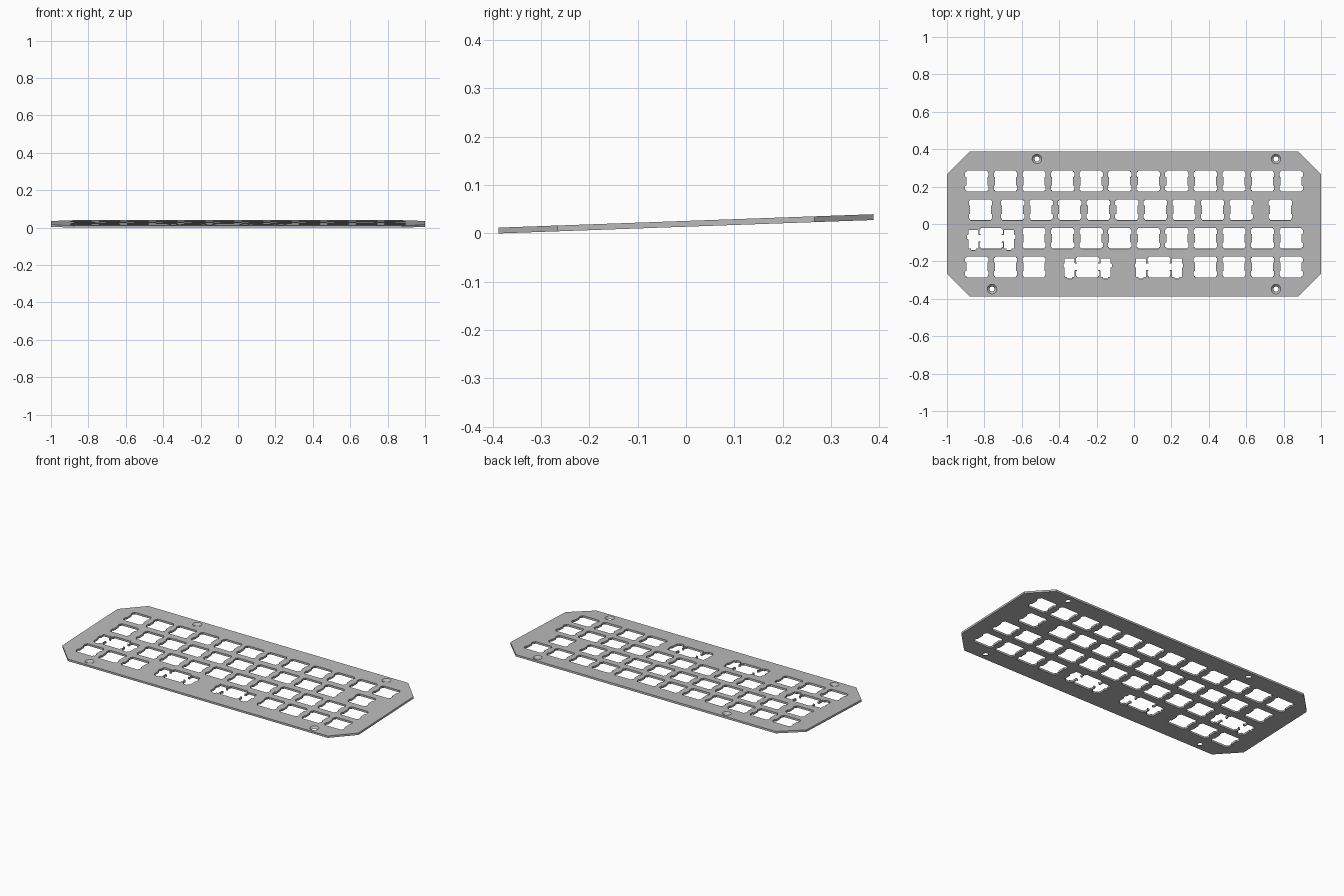
import bpy, bmesh, math
from mathutils import Matrix, Vector

if "Cube" in bpy.data.objects:
    bpy.data.objects.remove(bpy.data.objects["Cube"], do_unlink=True)

PITCH = 0.1527            # key spacing
MM = PITCH / 19.05        # millimetres to model units
HALF_X, HALF_Y, CUT = 1.0, 0.388, 0.122
THICK = 0.012
TILT = math.radians(2.05)

metal = bpy.data.materials.new("grey metal")
metal.use_nodes = True
GREY = (0.5, 0.5, 0.5, 1)
metal.diffuse_color = GREY
metal.node_tree.nodes["Principled BSDF"].inputs["Base Color"].default_value = GREY


def mirrored(half):
    """Close a right-hand profile with its mirror image."""
    return half + [(-x, y) for x, y in reversed(half)]


def rounded(points, radius):
    """Round each corner of a closed outline."""
    out = []
    for i, p in enumerate(points):
        p = Vector(p)
        to_a, to_b = Vector(points[i - 1]) - p, Vector(points[(i + 1) % len(points)]) - p
        r = min(radius, to_a.length * 0.45, to_b.length * 0.45)
        a, b = p + to_a.normalized() * r, p + to_b.normalized() * r
        out += [a, (a + b) / 4 + p / 2, b]
    return out


# Cutout profiles in millimetres, right half from bottom to top
lower_clip = [(7, -7), (7, -6), (7.8, -6), (7.8, -2.9), (7, -2.9)]
upper_clip = [(x, -y) for x, y in reversed(lower_clip)]
stabiliser = [(7, -2.3), (8.58, -2.3), (8.58, -6.77), (10.3, -6.77), (10.3, -7.97),
              (13.6, -7.97), (13.6, -6.77), (15.3, -6.77), (15.3, -0.5), (16.14, -0.5),
              (16.14, 2.3), (15.3, 2.3), (15.3, 5.53), (8.58, 5.53), (8.58, 2.3), (7, 2.3)]
switch_hole = rounded(mirrored(lower_clip + upper_clip), 0.4)
wide_hole = rounded(mirrored(lower_clip + stabiliser + upper_clip), 0.35)

# Key centres per row, in key widths: (y, single keys, wide keys)
rows = [
    (1.5, [i - 5.5 for i in range(12)], []),
    (0.5, [-5.375] + [i - 4.25 for i in range(9)] + [5.125], []),
    (-0.5, [i - 3.5 for i in range(10)], [-5]),
    (-1.5, [-5.5, -4.5, -3.5, 2.5, 3.5, 4.5, 5.5], [-1.625, 0.875]),
]

# Plate outline and cutouts as one filled curve
curve = bpy.data.curves.new("plate_profile", "CURVE")
curve.dimensions = "2D"
curve.fill_mode = "BOTH"
curve.extrude = THICK / 2


def add_outline(points):
    spline = curve.splines.new("POLY")
    spline.points.add(len(points) - 1)
    for sp, (x, y) in zip(spline.points, points):
        sp.co = (x, y, 0, 1)
    spline.use_cyclic_u = True


add_outline(mirrored([(HALF_X - CUT, -HALF_Y), (HALF_X, CUT - HALF_Y),
                      (HALF_X, HALF_Y - CUT), (HALF_X - CUT, HALF_Y)]))
for row, singles, wides in rows:
    for keys, hole in ((singles, switch_hole), (wides, wide_hole)):
        for key in keys:
            add_outline([(key * PITCH + x * MM, row * PITCH + y * MM) for x, y in hole])

# Turn the curve into a welded solid
profile = bpy.data.objects.new("plate_profile", curve)
bpy.context.collection.objects.link(profile)
solid = bpy.data.meshes.new_from_object(
    profile.evaluated_get(bpy.context.evaluated_depsgraph_get()))
bpy.data.objects.remove(profile, do_unlink=True)
bm = bmesh.new()
bm.from_mesh(solid)
bmesh.ops.remove_doubles(bm, verts=bm.verts, dist=1e-5)
bmesh.ops.recalc_face_normals(bm, faces=bm.faces)
bm.to_mesh(solid)
bm.free()
plate = bpy.data.objects.new("switch_plate", solid)
bpy.context.collection.objects.link(plate)

# Countersunk screw holes
bm = bmesh.new()
for x, y in [(-0.519, 0.348), (0.759, 0.348), (-0.759, -0.348), (0.759, -0.348)]:
    bmesh.ops.create_cone(bm, cap_ends=True, segments=32, radius1=0.0075, radius2=0.0315,
                          depth=THICK * 2, matrix=Matrix.Translation((x, y, 0)))
cutter_mesh = bpy.data.meshes.new("screw_cutter")
bm.to_mesh(cutter_mesh)
bm.free()
cutter = bpy.data.objects.new("screw_cutter", cutter_mesh)
cutter.hide_render = True
bpy.context.collection.objects.link(cutter)
mod = plate.modifiers.new("screw_holes", "BOOLEAN")
mod.operation = "DIFFERENCE"
mod.solver = "EXACT"
mod.object = cutter
bpy.context.view_layer.objects.active = plate
bpy.ops.object.modifier_apply(modifier=mod.name)
bpy.data.objects.remove(cutter, do_unlink=True)

# Flat shading, colour, and typing tilt
mesh = plate.data
mesh.materials.clear()
mesh.materials.append(metal)
for face in mesh.polygons:
    face.use_smooth = False
    face.material_index = 0
lift = HALF_Y * math.sin(TILT) + THICK / 2 * math.cos(TILT)
mesh.transform(Matrix.Translation((0, 0, lift)) @ Matrix.Rotation(TILT, 4, "X"))
